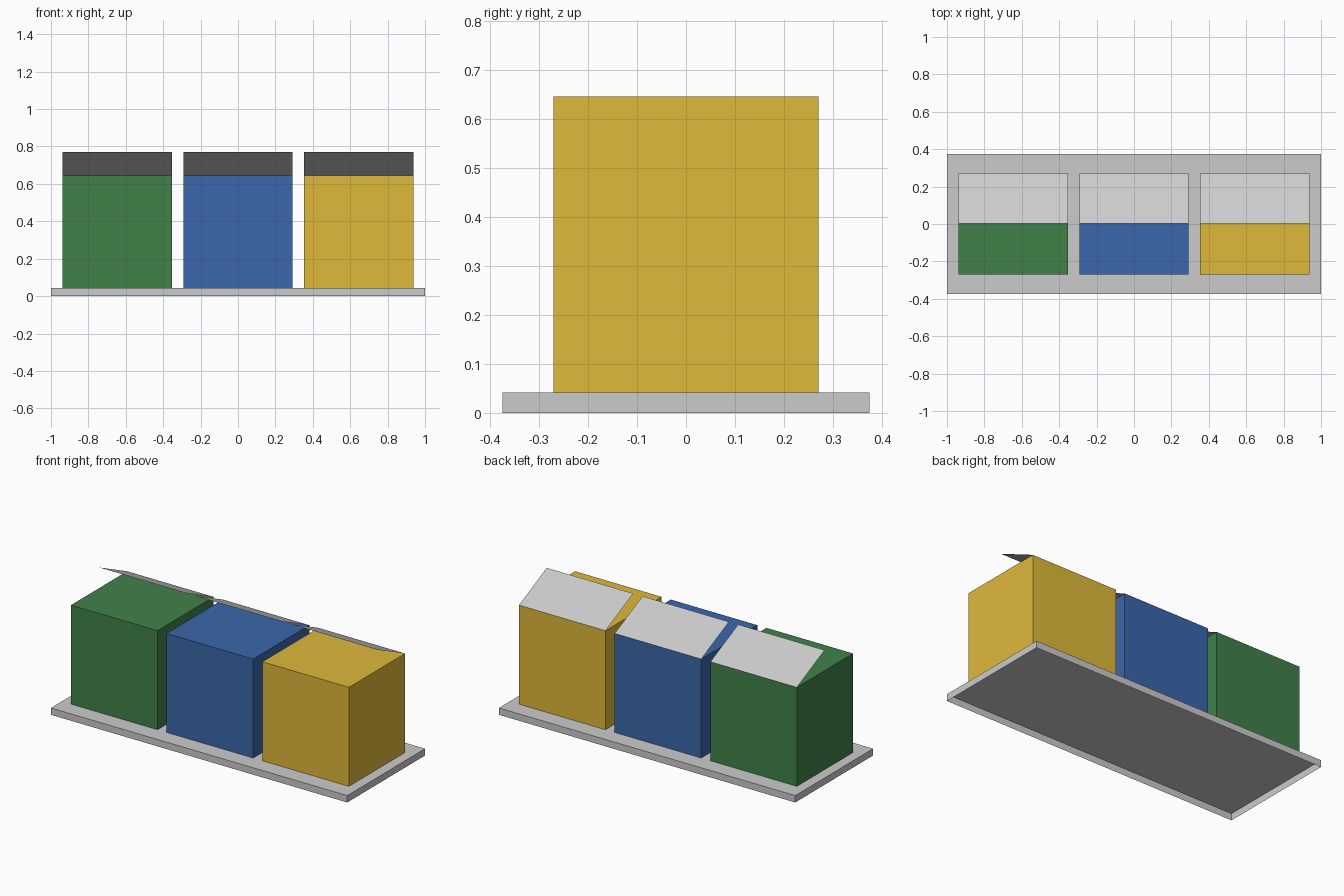
import bpy
import bmesh
from mathutils import Matrix, Vector

if "Cube" in bpy.data.objects:
    bpy.data.objects.remove(bpy.data.objects["Cube"], do_unlink=True)


def make_material(name, rgb):
    mat = bpy.data.materials.new(name)
    mat.use_nodes = True
    mat.diffuse_color = (*rgb, 1)
    mat.node_tree.nodes["Principled BSDF"].inputs["Base Color"].default_value = (*rgb, 1)
    return mat


def finish(name, bm, mat):
    mesh = bpy.data.meshes.new(name)
    bm.to_mesh(mesh)
    bm.free()
    mesh.materials.append(mat)
    obj = bpy.data.objects.new(name, mesh)
    bpy.context.collection.objects.link(obj)
    return obj


def open_box(name, center, size, mat):
    """Thin-walled box with no bottom face."""
    bm = bmesh.new()
    place = Matrix.Translation(center) @ Matrix.Diagonal((*size, 1))
    bmesh.ops.create_cube(bm, size=1, matrix=place)
    bm.normal_update()
    bottom = [f for f in bm.faces if f.normal.z < -0.5]
    bmesh.ops.delete(bm, geom=bottom, context="FACES")
    return finish(name, bm, mat)


def open_lid(name, x, width, hinge, tip, mat):
    """Single thin sheet rising from the rear hinge to its free edge."""
    bm = bmesh.new()
    left, right = x - width / 2, x + width / 2
    corners = [(left, *tip), (right, *tip), (right, *hinge), (left, *hinge)]
    bm.faces.new([bm.verts.new(Vector(c)) for c in corners])
    return finish(name, bm, mat)


grey = make_material("light grey", (0.60, 0.60, 0.60))
green = make_material("green", (0.051, 0.222, 0.068))
blue = make_material("blue", (0.042, 0.136, 0.41))
yellow = make_material("yellow", (0.74, 0.485, 0.042))

BASE_H = 0.042
BIN_W, BIN_D, BIN_TOP = 0.584, 0.541, 0.646
SPACING = 0.646

# Base tray, hollow underneath
open_box("base_tray", (0, 0, BASE_H / 2), (2, 0.75, BASE_H), grey)

# Row of three bins, each with a half-open lid
for i, (label, mat) in enumerate((("green", green), ("blue", blue), ("yellow", yellow))):
    x = (i - 1) * SPACING
    open_box(label + "_bin", (x, 0, (BASE_H + BIN_TOP) / 2),
             (BIN_W, BIN_D, BIN_TOP - BASE_H), mat)
    open_lid(label + "_bin_lid", x, BIN_W, (BIN_D / 2, BIN_TOP), (0.003, 0.771), grey)
